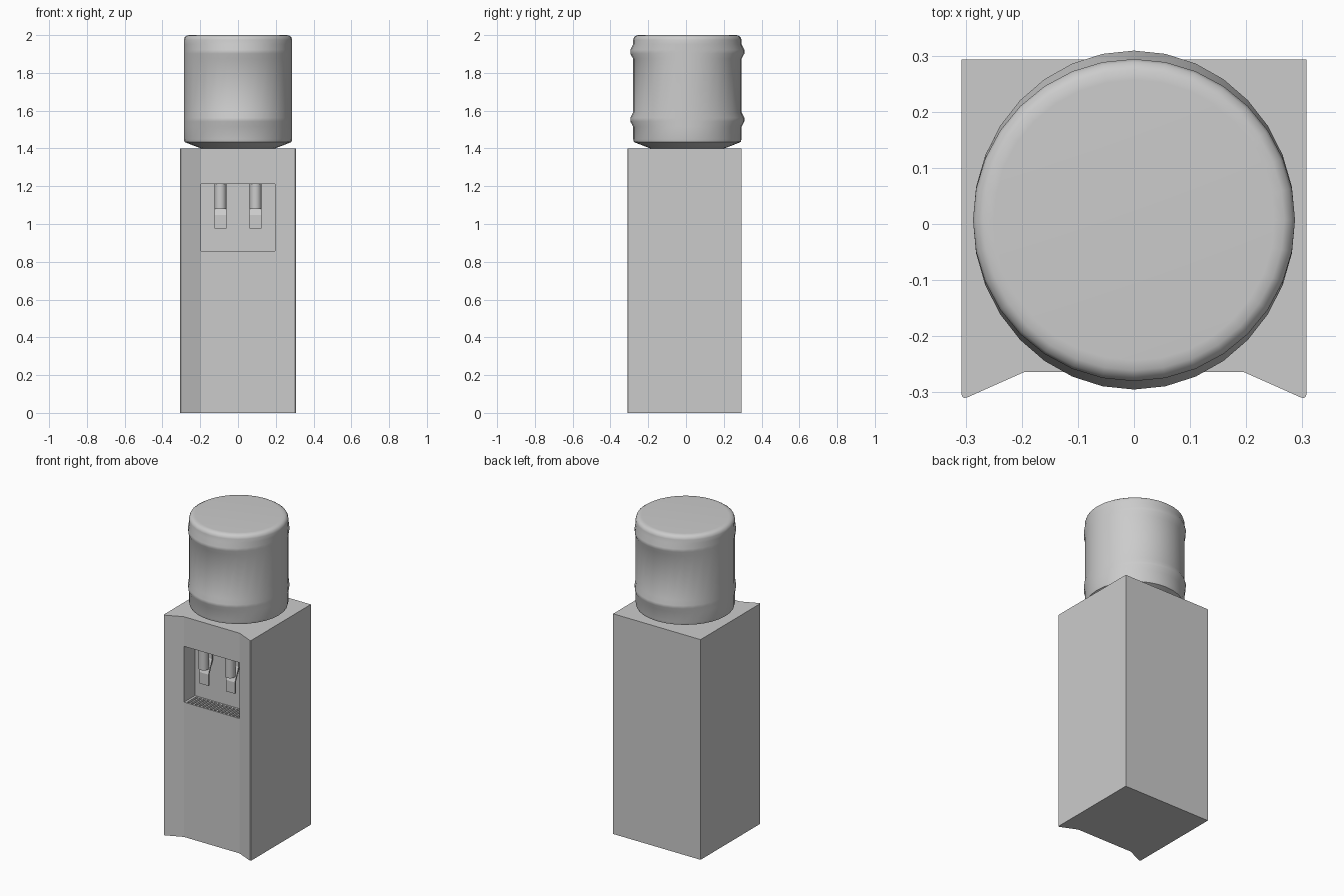
import bpy, bmesh, math

if "Cube" in bpy.data.objects:
    bpy.data.objects.remove(bpy.data.objects["Cube"])


def make_object(name, bm):
    bmesh.ops.recalc_face_normals(bm, faces=bm.faces)
    me = bpy.data.meshes.new(name)
    bm.to_mesh(me)
    bm.free()
    ob = bpy.data.objects.new(name, me)
    bpy.context.collection.objects.link(ob)
    return ob


def extrude(name, points, offset):
    """Extrude a closed 3D outline along an offset vector."""
    bm = bmesh.new()
    face = bm.faces.new([bm.verts.new(p) for p in points])
    new = bmesh.ops.extrude_face_region(bm, geom=[face])["geom"]
    bmesh.ops.translate(bm, vec=offset,
                        verts=[v for v in new if isinstance(v, bmesh.types.BMVert)])
    return make_object(name, bm)


def boxes(name, spans):
    """One mesh of boxes given as (x0, x1, y0, y1, z0, z1)."""
    bm = bmesh.new()
    for x0, x1, y0, y1, z0, z1 in spans:
        vs = bmesh.ops.create_cube(bm, size=1)["verts"]
        bmesh.ops.scale(bm, vec=(x1 - x0, y1 - y0, z1 - z0), verts=vs)
        bmesh.ops.translate(bm, vec=((x0 + x1) / 2, (y0 + y1) / 2, (z0 + z1) / 2), verts=vs)
    return make_object(name, bm)


def cut(target, cutter):
    mod = target.modifiers.new(cutter.name, 'BOOLEAN')
    mod.operation = 'DIFFERENCE'
    mod.solver = 'EXACT'
    mod.object = cutter
    cutter.hide_render = True
    cutter.hide_set(True)


def smooth(ob, angle):
    bpy.ops.object.select_all(action='DESELECT')
    ob.select_set(True)
    bpy.context.view_layer.objects.active = ob
    bpy.ops.object.shade_smooth_by_angle(angle=math.radians(angle))


# Cabinet: footprint with a set-back front and small rounded front corners
half = [(0.196, -0.264), (0.297, -0.309), (0.302, -0.31), (0.306, -0.308),
        (0.3075, -0.303), (0.3075, 0.293)]
outline = half + [(-x, y) for x, y in reversed(half)]
cabinet = extrude("cabinet", [(x, y, 0) for x, y in outline], (0, 0, 1.4))

# Dispensing recess and drip slots in its floor
FLOOR, CEIL, BACK = 0.857, 1.212, -0.154
cut(cabinet, boxes("recess_cutter", [(-0.195, 0.195, -0.4, BACK, FLOOR, CEIL)]))
N = 14
pitch = 0.37 / N
slots = [(-0.185 + (i + 0.2) * pitch, -0.185 + (i + 0.8) * pitch,
          -0.255, -0.163, FLOOR - 0.015, FLOOR + 0.01) for i in range(N)]
cut(cabinet, boxes("slot_cutter", slots))

# Taps with a bent lever behind each
lever = [(-0.163, CEIL), (-0.163, 1.13), (-0.200, 1.045), (-0.200, 0.975),
         (-0.210, 0.975), (-0.210, 1.047), (-0.173, 1.132), (-0.173, CEIL)]
for side, x in (("left", -0.093), ("right", 0.093)):
    ring = [(x + 0.031 * math.cos(a), -0.212 + 0.031 * math.sin(a), 1.08)
            for a in (i * math.tau / 16 for i in range(16))]
    smooth(extrude(side + "_tap", ring, (0, 0, CEIL - 1.08 + 0.003)), 40)
    extrude(side + "_lever", [(x - 0.032, y, z) for y, z in lever], (0.064, 0, 0))

# Bottle: rings of (x radius, y radius, z); the ridges swell only front and back
R = 0.287
rings = [(0.19, 0.19, 1.398), (0.24, 0.24, 1.417), (0.283, 0.283, 1.434),
         (R, R, 1.45), (R, R, 1.515), (R, 0.302, 1.543), (R, 0.302, 1.562),
         (R, R, 1.592), (R, R, 1.875), (R, 0.302, 1.902), (R, 0.302, 1.922),
         (R, R, 1.952), (R, R, 1.975), (0.282, 0.282, 1.99),
         (0.268, 0.268, 1.999), (0.25, 0.25, 2.0)]
SEG = 32
bm = bmesh.new()
loops = [[bm.verts.new((rx * math.cos(i * math.tau / SEG),
                        0.007 + ry * math.sin(i * math.tau / SEG), z))
          for i in range(SEG)] for rx, ry, z in rings]
for lo, hi in zip(loops, loops[1:]):
    for i in range(SEG):
        j = (i + 1) % SEG
        bm.faces.new((lo[i], lo[j], hi[j], hi[i]))
bm.faces.new(loops[0])
bm.faces.new(loops[-1])
smooth(make_object("bottle", bm), 50)
